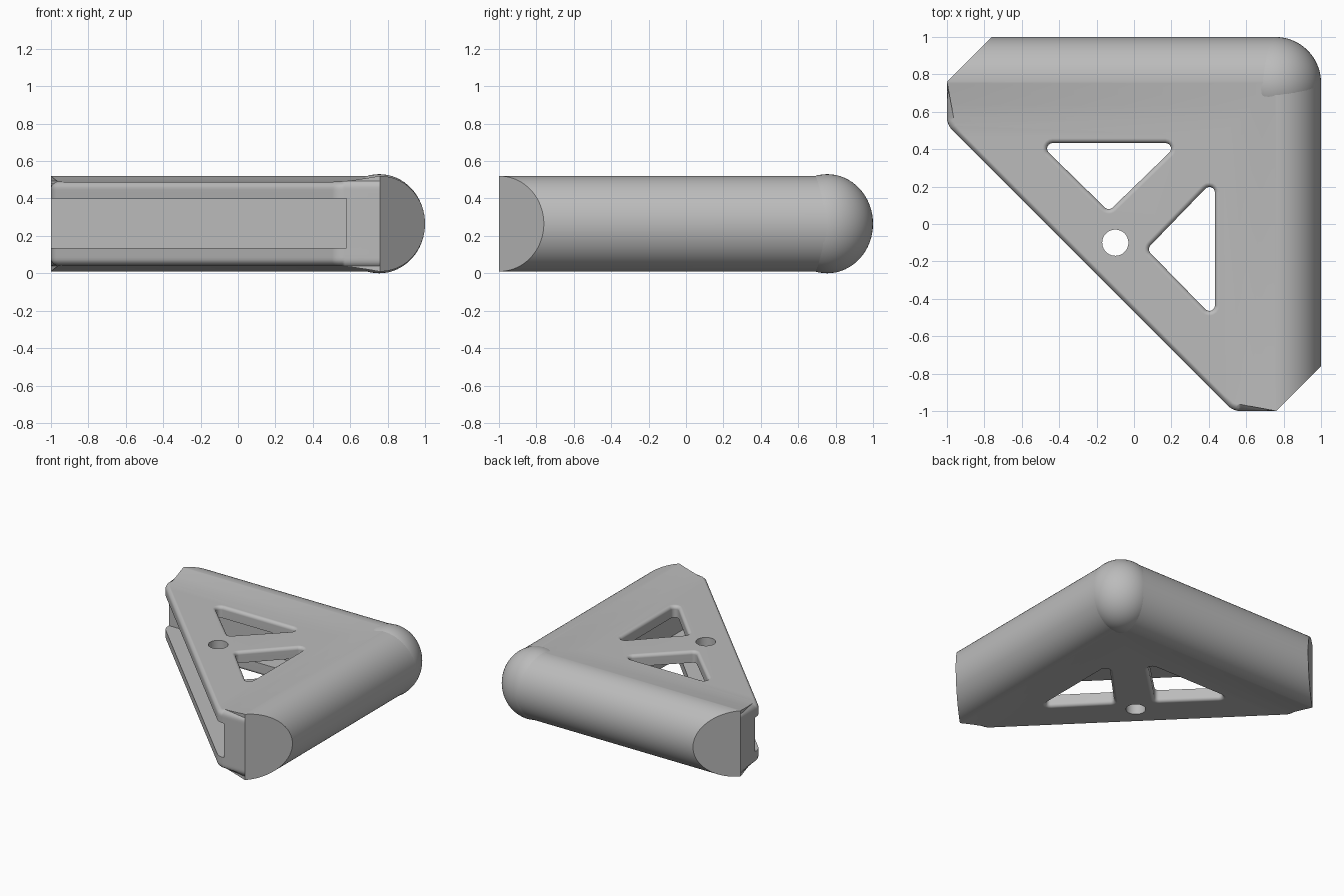
import bpy, bmesh
from math import sin, cos, radians, sqrt

MID, HALF = 0.265, 0.255      # mid height and half thickness of the arms
PLATE = 0.223                 # half thickness of the flat middle
CHAMFER = 1.76                # end chamfer plane: x - y
DIAGONAL = -0.47              # long slanted face: x + y
CORNER = 0.755                # centre of the rounded outer corner

cube = bpy.data.objects.get("Cube")
if cube:
    bpy.data.objects.remove(cube, do_unlink=True)

grey = bpy.data.materials.new("plain_grey")
grey.use_nodes = True
grey.diffuse_color = (0.5, 0.5, 0.5, 1)
bsdf = grey.node_tree.nodes["Principled BSDF"]
bsdf.inputs["Base Color"].default_value = (0.5, 0.5, 0.5, 1)
bsdf.inputs["Roughness"].default_value = 0.6


def arc(cx, cy, r, a, b, steps):
    angles = [radians(a + (b - a) * i / steps) for i in range(steps + 1)]
    return [(cx + r * cos(t), cy + r * sin(t)) for t in angles]


def loft(name, layers):
    """Skin a stack of (z, outline) rings with equal point counts."""
    bm = bmesh.new()
    rings = [[bm.verts.new((x, y, z)) for x, y in pts] for z, pts in layers]
    n = len(rings[0])
    for low, high in zip(rings, rings[1:]):
        for i in range(n):
            j = (i + 1) % n
            bm.faces.new((low[i], low[j], high[j], high[i]))
    bm.faces.new(rings[0][::-1])
    bm.faces.new(rings[-1])
    bmesh.ops.recalc_face_normals(bm, faces=bm.faces)
    mesh = bpy.data.meshes.new(name)
    bm.to_mesh(mesh)
    bm.free()
    obj = bpy.data.objects.new(name, mesh)
    obj.data.materials.append(grey)
    bpy.context.collection.objects.link(obj)
    return obj


def fillet(z, r):
    """Inset of a rounded plate edge of radius r at height z."""
    h = min(max(abs(z - MID) - (PLATE - r), 0), r)
    return r - sqrt(r * r - h * h)


def body_outline(z, c):
    outer = 0.762 + 0.238 * c
    inset, r = fillet(z, 0.035), 0.1
    half = arc(1 + DIAGONAL + (sqrt(2) - 1) * r, r - 1, r - inset, 225, 270, 5)
    half += [(CHAMFER - 1, -1), (outer, outer - CHAMFER)]
    corner = arc(CORNER, CORNER, outer - CORNER, 0, 90, 10)
    return half + corner + [(y, x) for x, y in reversed(half)]


# Body: half-round outer sides, filleted slanted face, chamfered ends
layers = []
for k in range(41):
    t = radians(-90 + 4.5 * k)
    z = MID + HALF * sin(t)
    layers.append((z, body_outline(z, max(cos(t), 0))))
body = loft("corner_bracket", layers)


def square(edge):
    """Region on the inner side of both arms, up to the given edge."""
    return [(-2, -2), (edge, -2), (edge, edge), (-2, edge)]


# Sunken middle on both faces, sweeping up to the ridges of the arms
sweep = [(PLATE, 0.47), (0.225, 0.53), (0.229, 0.58), (0.235, 0.63),
         (0.244, 0.69), (0.256, 0.76), (0.35, 0.76)]
cutters = [loft("relief_cutter", [(MID + side * h, square(e)) for h, e in sweep])
           for side in (-1, 1)]


# Triangular windows with rounded corners and flared rims
def window_outline(r, mirrored):
    pts = (arc(-0.435, 0.403, r, 90, 225, 6) + arc(-0.135, 0.11, r, 225, 315, 6)
           + arc(0.168, 0.403, r, -45, 90, 6))
    return [(y, x) for x, y in reversed(pts)] if mirrored else pts


rim = 0.025
steps = [radians(15 * i) for i in range(7)]
upper = [(PLATE - rim + rim * sin(t), rim * (1 - cos(t))) for t in steps]
upper.append((PLATE + 0.1, rim))
profile = [(MID - h, f) for h, f in reversed(upper)] + [(MID + h, f) for h, f in upper]
cutters += [loft("window_cutter", [(z, window_outline(0.03 + f, m)) for z, f in profile])
            for m in (False, True)]

# Round through-hole
hole = arc(-0.1, -0.1, 0.07, 0, 350, 35)
cutters.append(loft("hole_cutter", [(-0.1, hole), (0.7, hole)]))

# Deep pocket open at the slanted face, its back walls parallel to both arms
cutters.append(loft("pocket_cutter", [(0.135, square(0.58)), (0.4, square(0.58))]))

bpy.context.view_layer.objects.active = body
for cutter in cutters:
    cutter.hide_render = True
    mod = body.modifiers.new("cut", "BOOLEAN")
    mod.operation, mod.solver, mod.object = "DIFFERENCE", "EXACT", cutter
    bpy.ops.object.modifier_apply(modifier=mod.name)
    bpy.data.objects.remove(cutter, do_unlink=True)

# Slightly proud ball at the outer corner
bpy.ops.mesh.primitive_uv_sphere_add(segments=64, ring_count=32, radius=1,
                                     location=(CORNER, CORNER, MID))
ball = bpy.context.object
ball.name = "corner_ball"
ball.scale = (1 - CORNER, 1 - CORNER, MID)
ball.data.materials.append(grey)

# Smooth shading with crisp edges
for obj in (body, ball):
    bpy.ops.object.select_all(action="DESELECT")
    obj.select_set(True)
    bpy.context.view_layer.objects.active = obj
    bpy.ops.object.shade_smooth_by_angle(angle=radians(30))
weighted = body.modifiers.new("even_shading", "WEIGHTED_NORMAL")
weighted.keep_sharp = True
